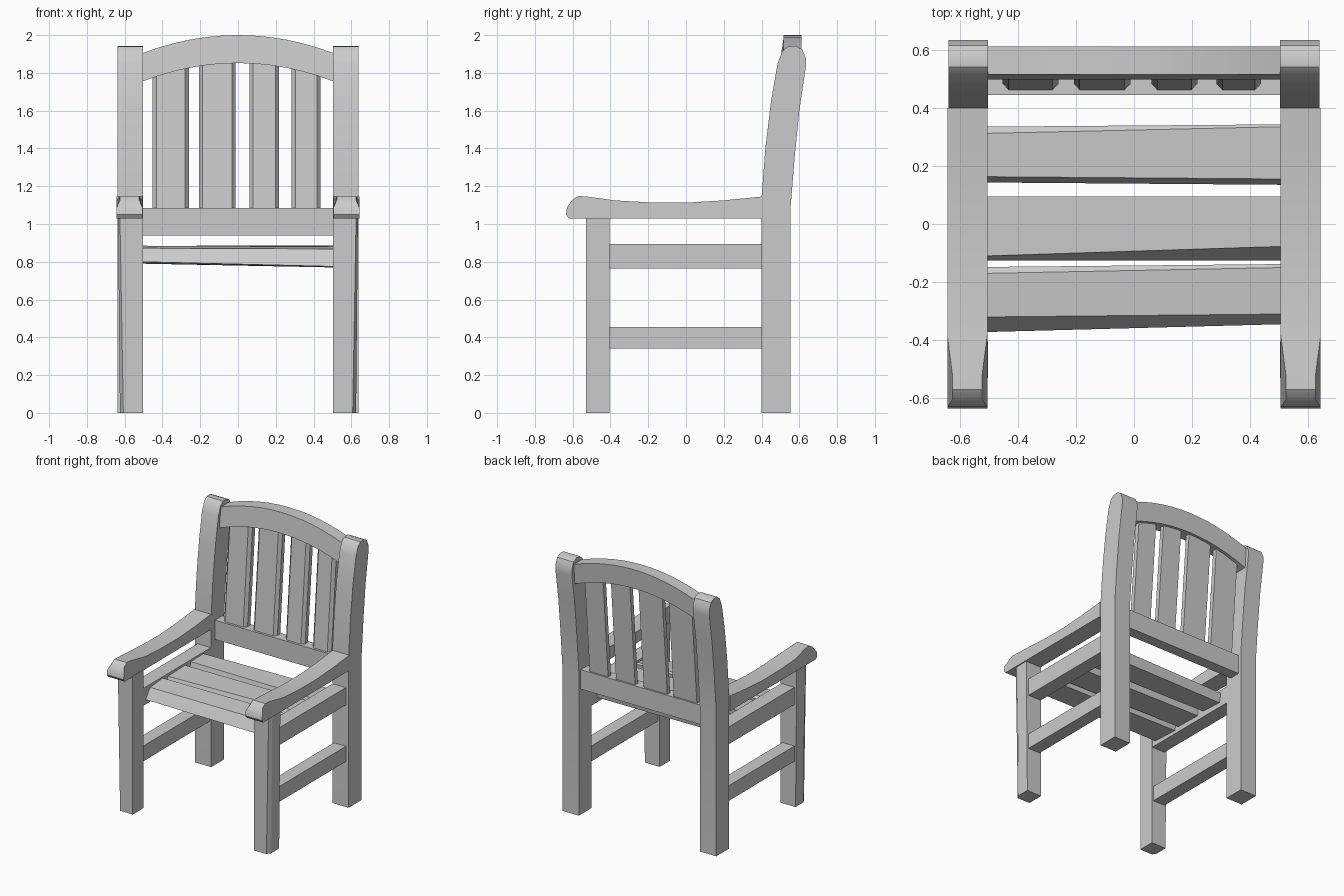
import bpy
import bmesh

cube = bpy.data.objects.get("Cube")
if cube:
    bpy.data.objects.remove(cube, do_unlink=True)

mat = bpy.data.materials.new("grey_wood")
mat.use_nodes = True
GREY = (0.6, 0.6, 0.6, 1)
mat.diffuse_color = GREY
mat.node_tree.nodes["Principled BSDF"].inputs["Base Color"].default_value = GREY


def loft(name, ring_a, ring_b, smooth=False):
    """Closed solid between two matching rings of points."""
    bm = bmesh.new()
    a = [bm.verts.new(p) for p in ring_a]
    b = [bm.verts.new(p) for p in ring_b]
    bm.faces.new(a)
    bm.faces.new(b)
    for i in range(len(a)):
        j = (i + 1) % len(a)
        bm.faces.new((a[i], a[j], b[j], b[i]))
    bmesh.ops.recalc_face_normals(bm, faces=bm.faces)
    mesh = bpy.data.meshes.new(name)
    bm.to_mesh(mesh)
    bm.free()
    mesh.materials.append(mat)
    obj = bpy.data.objects.new(name, mesh)
    bpy.context.collection.objects.link(obj)
    if smooth:
        bpy.ops.object.select_all(action="DESELECT")
        obj.select_set(True)
        bpy.context.view_layer.objects.active = obj
        bpy.ops.object.shade_smooth_by_angle(angle=0.6)
    return obj


def box(name, x0, x1, y0, y1, z0, z1):
    ring = [(x0, y0), (x1, y0), (x1, y1), (x0, y1)]
    return loft(name, [(x, y, z0) for x, y in ring], [(x, y, z1) for x, y in ring])


# Side profiles as (y, z)
post = [(.40, 0), (.553, 0), (.553, 1.08), (.575, 1.35), (.60, 1.6), (.634, 1.83),
        (.634, 1.88), (.615, 1.925), (.58, 1.943), (.54, 1.94), (.51, 1.915),
        (.485, 1.85), (.45, 1.65), (.42, 1.4), (.40, 1.14)]
arm = [(.40, 1.03), (-.62, 1.03), (-.635, 1.05), (-.63, 1.085), (-.605, 1.125),
       (-.57, 1.148), (-.52, 1.145), (-.38, 1.125), (-.2, 1.115), (0, 1.113),
       (.2, 1.125), (.40, 1.145)]

for side, s in (("left", 1), ("right", -1)):
    # Back post
    loft(side + "_back_post", [(s * .502, y, z) for y, z in post],
         [(s * .638, y, z) for y, z in post], True)

    # Arm, its top narrowing toward the front
    def pinch(y, z):
        return .018 if y < -.5 and z > 1.1 else 0
    loft(side + "_arm", [(s * (.505 + pinch(y, z)), y, z) for y, z in arm],
         [(s * (.643 - pinch(y, z)), y, z) for y, z in arm], True)

    # Front leg with a tapering outer front corner
    foot = [(.502, -.53), (.607, -.53), (.625, -.50), (.625, -.405), (.502, -.405)]
    head = [(.502, -.53), (.625, -.53), (.635, -.50), (.635, -.405), (.502, -.405)]
    loft(side + "_front_leg", [(s * x, y, 0) for x, y in foot],
         [(s * x, y, 1.035) for x, y in head])

    # Seat rail and stretcher
    box(side + "_seat_rail", s * .505, s * .615, -.41, .41, .765, .895)
    box(side + "_stretcher", s * .515, s * .615, -.41, .41, .34, .455)

# Lower back rail
box("lower_back_rail", -.505, .505, .445, .53, .94, 1.085)

# Arched crest rail
N = 12
xs = [-.505 + 1.01 * i / N for i in range(N + 1)]


def arch(x, end, mid):
    return mid - (mid - end) * (x / .505) ** 2


top = [(x, arch(x, 1.905, 2.0)) for x in xs]
low = [(x, arch(x, 1.755, 1.852)) for x in reversed(xs)]
loft("crest_rail", [(x, .515, z) for x, z in top] + [(x, .497, z) for x, z in low],
     [(x, .612, z) for x, z in top] + [(x, .60, z) for x, z in low], True)

# Back slats, leaning backward, with chamfered front edges
for i, (x0, x1) in enumerate([(-.452, -.26), (-.207, -.012), (.06, .218), (.284, .437)]):
    ring = [(x0 + .02, .46), (x1 - .02, .46), (x1, .482), (x1, .515), (x0, .515), (x0, .482)]
    loft(f"back_slat_{i + 1}", [(x, y, 1.06) for x, y in ring],
         [(x, y + .065, 1.86) for x, y in ring])

# Seat slats, slightly uneven from end to end: (y, z) cross-sections
slats = {
    "front": ([(-.372, .80), (-.32, .872), (-.17, .885), (-.148, .872), (-.16, .79)],
              [(-.345, .775), (-.31, .868), (-.15, .88), (-.138, .872), (-.15, .77)]),
    "middle": ([(-.125, .805), (-.11, .875), (.095, .88), (.085, .80)],
               [(-.125, .79), (-.077, .88), (.095, .885), (.085, .785)]),
    "rear": ([(.143, .81), (.163, .88), (.312, .884), (.335, .87), (.32, .80)],
             [(.135, .80), (.155, .88), (.335, .887), (.343, .88), (.33, .80)]),
}
for name, (a, b) in slats.items():
    loft(name + "_seat_slat", [(-.51, y, z) for y, z in a], [(.51, y, z) for y, z in b])
